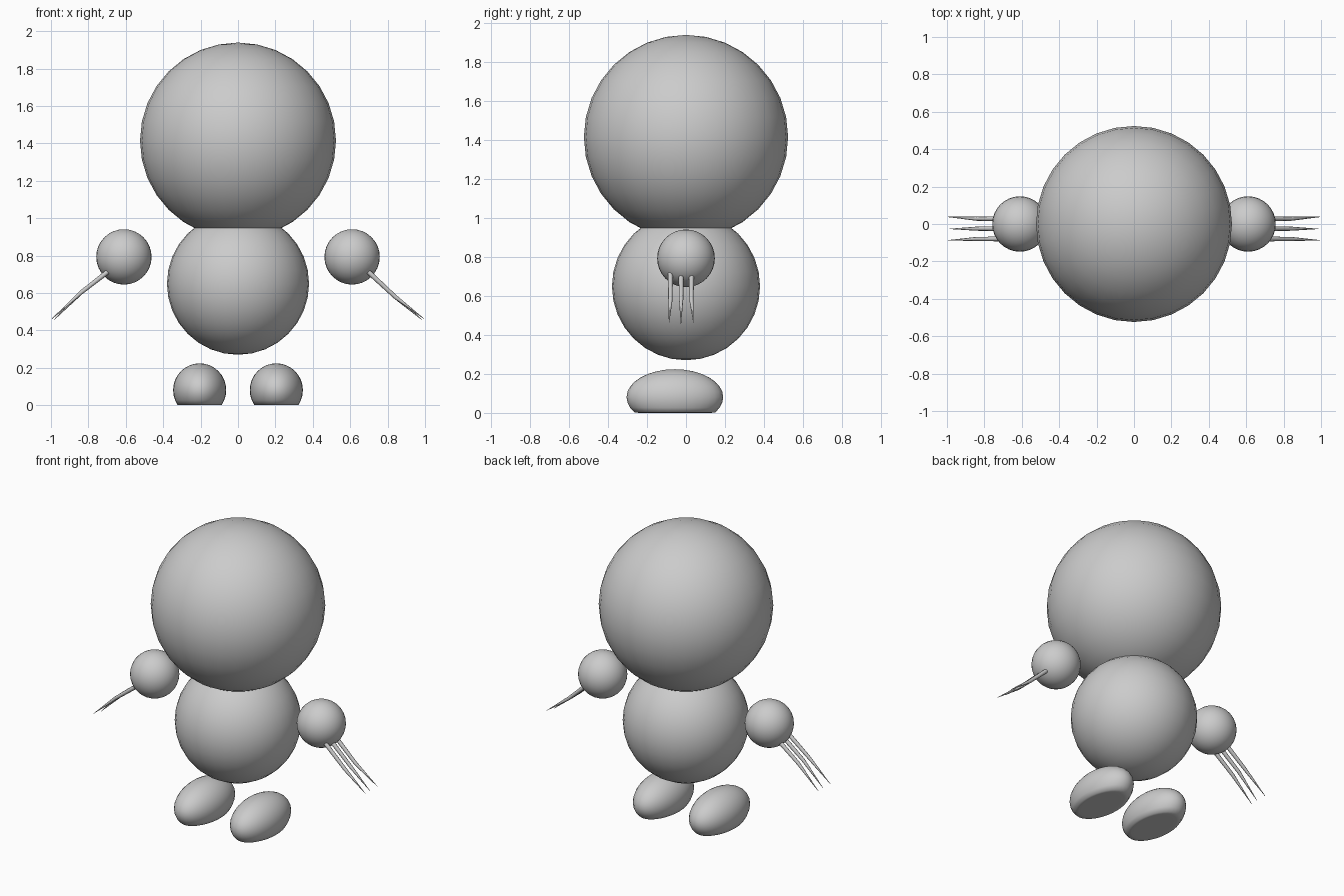
import bpy, bmesh
from mathutils import Vector

if "Cube" in bpy.data.objects:
    bpy.data.objects.remove(bpy.data.objects["Cube"])

grey = bpy.data.materials.new("plain_grey")
grey.diffuse_color = (0.6, 0.6, 0.6, 1)
grey.use_nodes = True
grey.node_tree.nodes["Principled BSDF"].inputs["Base Color"].default_value = grey.diffuse_color


def finish(obj, name):
    obj.name = name
    obj.data.materials.append(grey)
    bpy.ops.object.select_all(action='DESELECT')
    obj.select_set(True)
    bpy.context.view_layer.objects.active = obj
    bpy.ops.object.shade_smooth()
    return obj


def ball(name, centre, radii):
    """Smooth ellipsoid; anything below the ground is flattened onto it."""
    bm = bmesh.new()
    bmesh.ops.create_uvsphere(bm, u_segments=32, v_segments=16, radius=1)
    for v in bm.verts:
        v.co = Vector(v.co[i] * radii[i] + centre[i] for i in range(3))
        v.co.z = max(v.co.z, 0)
    mesh = bpy.data.meshes.new(name)
    bm.to_mesh(mesh)
    bm.free()
    obj = bpy.data.objects.new(name, mesh)
    bpy.context.collection.objects.link(obj)
    return finish(obj, name)


def claw(name, points, radii, sides=8):
    """Slender spike swept through a few points."""
    pts = [Vector(p) for p in points]
    bm = bmesh.new()
    turn = (pts[-1] - pts[0]).to_track_quat('Z', 'Y').to_matrix().to_4x4()
    rings = []
    for p, r in zip(pts, radii):
        ring = bmesh.ops.create_circle(bm, segments=sides, radius=r, matrix=turn)["verts"]
        for v in ring:
            v.co += p
        rings.append(ring)
    for a, b in zip(rings, rings[1:]):
        for i in range(sides):
            j = (i + 1) % sides
            bm.faces.new((a[i], a[j], b[j], b[i]))
    bm.faces.new(rings[0][::-1])
    bm.faces.new(rings[-1])
    bmesh.ops.recalc_face_normals(bm, faces=bm.faces)
    mesh = bpy.data.meshes.new(name)
    bm.to_mesh(mesh)
    bm.free()
    obj = bpy.data.objects.new(name, mesh)
    bpy.context.collection.objects.link(obj)
    finish(obj, name)
    bpy.ops.object.shade_smooth_by_angle(angle=0.9)


# Head and body
ball("head", (0, 0, 1.415), (0.524, 0.524, 0.524))
ball("body", (0, 0, 0.65), (0.38, 0.38, 0.38))

for side, s in (("left", -1), ("right", 1)):
    # Hands and flat-soled feet
    ball(side + "_hand", (s * 0.61, 0, 0.793), (0.148, 0.148, 0.148))
    ball(side + "_foot", (s * 0.205, -0.057, 0.081), (0.142, 0.248, 0.143))
    # Three claws per hand, bowed slightly differently on each side
    bow = 0.58 if s > 0 else 0.602
    for n, (y0, y1, tip_x, tip_z) in enumerate(
            ((-0.08, -0.087, 0.995, 0.462), (-0.025, -0.026, 0.985, 0.455),
             (0.028, 0.038, 0.995, 0.462))):
        claw(f"{side}_claw_{n + 1}",
             ((s * 0.697, y0, 0.713), (s * 0.84, y0, bow), (s * tip_x, y1, tip_z)),
             (0.013, 0.011, 0.001))
